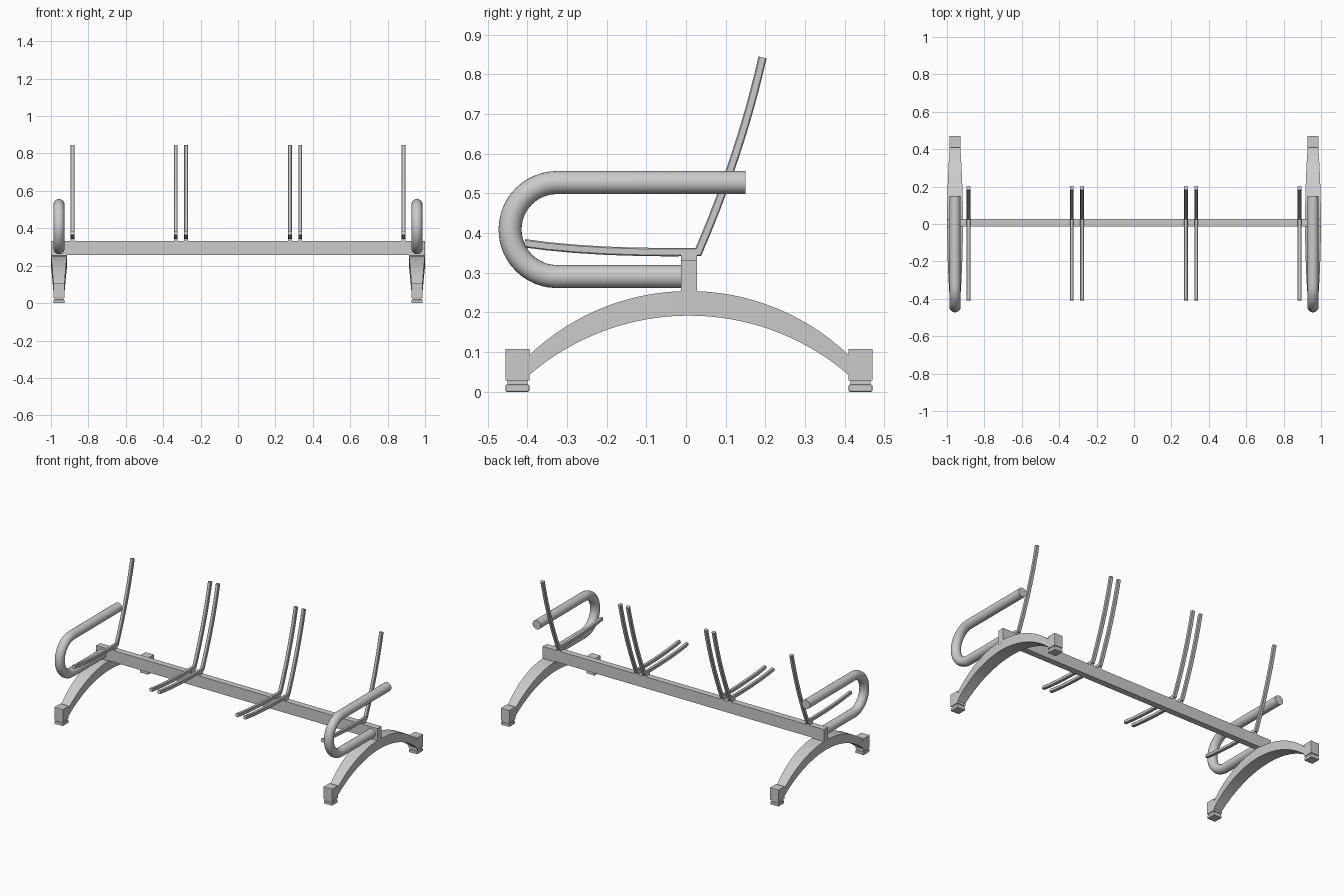
import bpy, bmesh, math
from mathutils import Vector

if "Cube" in bpy.data.objects:
    bpy.data.objects.remove(bpy.data.objects["Cube"])

LEG_X = 0.957      # centre plane of leg and armrest
MID_Y = 0.0075     # centre of beam and arch


def finish(name, bm, mirror=True, smooth=False, bevel=0):
    bmesh.ops.recalc_face_normals(bm, faces=bm.faces)
    me = bpy.data.meshes.new(name)
    bm.to_mesh(me)
    bm.free()
    ob = bpy.data.objects.new(name, me)
    bpy.context.collection.objects.link(ob)
    if bevel:
        b = ob.modifiers.new("Bevel", 'BEVEL')
        b.width, b.segments = bevel, 2
    if mirror:
        ob.modifiers.new("Mirror", 'MIRROR')
    if smooth:
        bpy.context.view_layer.objects.active = ob
        ob.select_set(True)
        bpy.ops.object.shade_smooth_by_angle(angle=math.radians(35))
        ob.select_set(False)
    return ob


def box(name, x, y, z, **kw):
    bm = bmesh.new()
    bmesh.ops.create_cube(bm, size=1)
    for v in bm.verts:
        v.co = [(a + b) / 2 + c * (b - a) for (a, b), c in zip((x, y, z), v.co)]
    return finish(name, bm, **kw)


def loft(name, rings, **kw):
    bm = bmesh.new()
    rows = [[bm.verts.new(p) for p in r] for r in rings]
    n = len(rows[0])
    for a, b in zip(rows, rows[1:]):
        for i in range(n):
            j = (i + 1) % n
            bm.faces.new((a[i], a[j], b[j], b[i]))
    bm.faces.new(rows[0])
    bm.faces.new(rows[-1][::-1])
    return finish(name, bm, **kw)


def sweep(name, x, path, section, **kw):
    """Sweep an (x, normal) section along a (y, z) path with mitred corners."""
    pts = [Vector(p) for p in path]
    rings = []
    for i, p in enumerate(pts):
        t0 = (p - pts[i - 1]).normalized() if i else None
        t1 = (pts[i + 1] - p).normalized() if i < len(pts) - 1 else t0
        t0 = t0 or t1
        t = (t0 + t1).normalized()
        nrm = Vector((-t.y, t.x)) / max(t.dot(t0), 0.3)
        rings.append([(x + u, p.x + nrm.x * v, p.y + nrm.y * v) for u, v in section])
    return loft(name, rings, **kw)


# long cross beam and the posts joining it to the legs
box("cross_beam", (-0.915, 0.915), (-0.0125, 0.0275), (0.257, 0.331), mirror=False)
box("leg_post", (0.914, 1.0), (-0.0125, 0.0275), (0.24, 0.331))


# arched legs, wider at the middle
def arc_z(y, top, sag, half=0.402):
    r = (half * half + sag * sag) / (2 * sag)
    return top - r + math.sqrt(r * r - y * y)


rings = []
for i in range(33):
    y = -0.41 + 0.82 * i / 32
    w = 0.028 + 0.0145 * (1 - (y / 0.41) ** 2)
    hi, lo = arc_z(y, 0.254, 0.161), arc_z(y, 0.192, 0.149)
    rings.append([(LEG_X + s * w, MID_Y + y, z)
                  for s, z in ((-1, lo), (1, lo), (1, hi), (-1, hi))])
loft("arched_leg", rings, smooth=True)

# feet: block, neck and levelling pad
for label, fy in (("front", -0.425), ("rear", 0.44)):
    for part, h, z0, z1, bev in (("foot_block", 0.0305, 0.028, 0.108, 0.002),
                                 ("foot_neck", 0.025, 0.016, 0.03, 0),
                                 ("foot_pad", 0.030, 0.0, 0.018, 0.003)):
        box(f"{label}_{part}", (LEG_X - h, LEG_X + h), (fy - h, fy + h), (z0, z1), bevel=bev)

# looped tube armrests
circle = [(0.029 * math.cos(a), 0.029 * math.sin(a))
          for a in (math.tau * k / 24 for k in range(24))]
loop = [(0.15, 0.5275)]
for i in range(25):
    a = math.pi / 2 + math.pi * i / 24
    loop.append((-0.325 + 0.1185 * math.cos(a), 0.409 + 0.1185 * math.sin(a)))
loop.append((-0.0125, 0.2905))
sweep("armrest", LEG_X, loop, circle, smooth=True)

# bent seat-and-back rails on small mounting blocks
h, c = 0.0105, 0.003
section = [(h, -h + c), (h, h - c), (h - c, h), (-h + c, h),
           (-h, h - c), (-h, -h + c), (-h + c, -h), (h - c, -h)]
rail = [(-0.407, 0.3745), (-0.35, 0.367), (-0.28, 0.3605), (-0.2, 0.3555),
        (-0.12, 0.353), (-0.05, 0.352), (0.031, 0.3525)]
for i in range(1, 13):
    t = i / 12
    rail.append((0.031 + 0.162 * (1.31 * t - 0.31 * t * t), 0.3525 + 0.4905 * t))
for n, x in enumerate((0.277, 0.333, 0.885), 1):
    sweep(f"seat_rail_{n}", x, rail, section, smooth=True)
    box(f"rail_mount_{n}", (x - 0.0105, x + 0.0105), (-0.0125, 0.0275), (0.325, 0.347))
